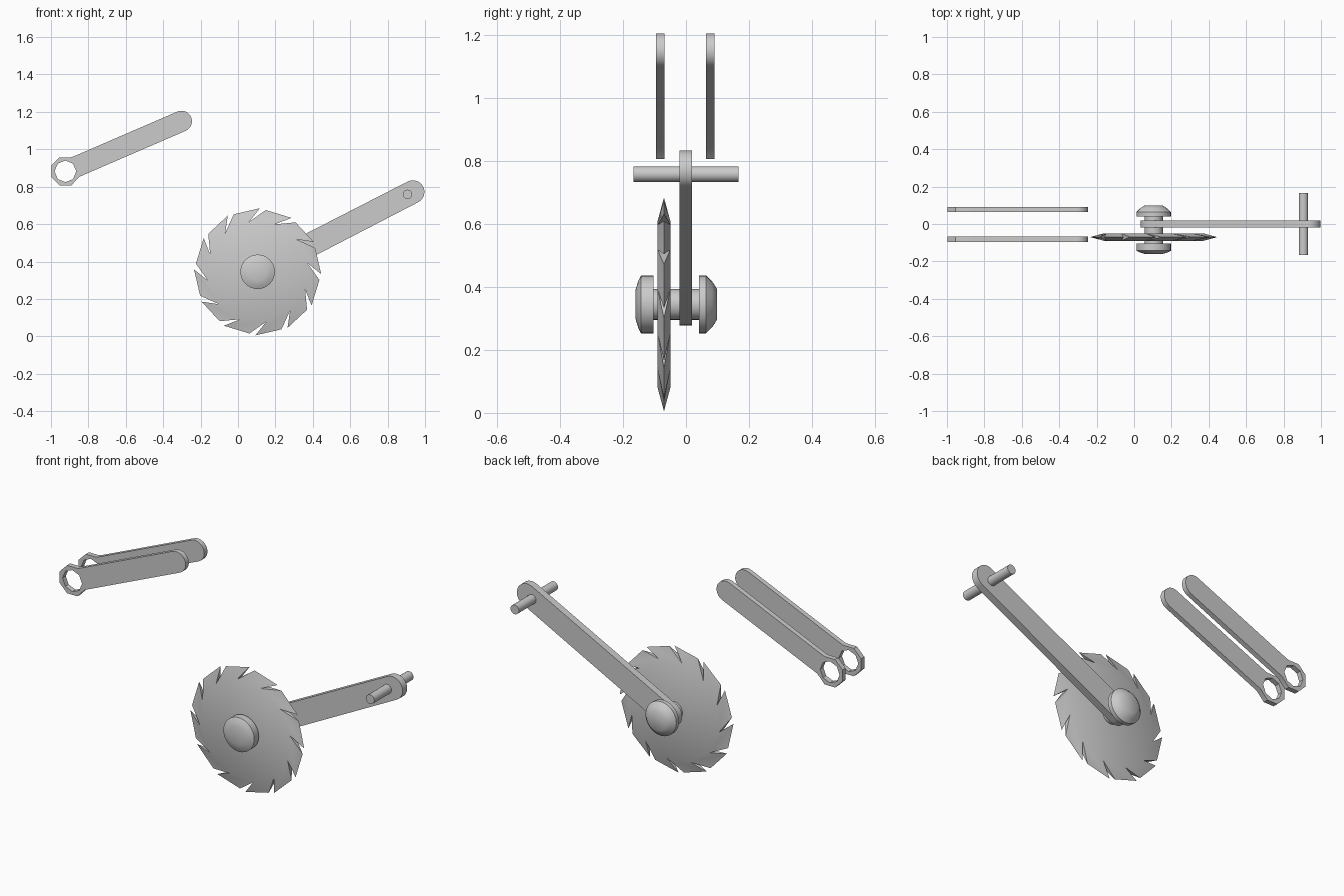
import bpy, bmesh, math
from math import sin, cos, radians, pi
from mathutils import Matrix

if "Cube" in bpy.data.objects:
    bpy.data.objects.remove(bpy.data.objects["Cube"])

steel = bpy.data.materials.new("steel_grey")
steel.diffuse_color = (0.6, 0.6, 0.6, 1)
steel.use_nodes = True
steel.node_tree.nodes["Principled BSDF"].inputs["Base Color"].default_value = steel.diffuse_color
HUB = (0.105, 0.345)      # x, z of the blade axle
ROD = (0.906, 0.759)      # x, z of the pivot rod


def finish(name, bm, angle=30):
    bmesh.ops.recalc_face_normals(bm, faces=bm.faces[:])
    me = bpy.data.meshes.new(name)
    bm.to_mesh(me)
    bm.free()
    me.materials.append(steel)
    ob = bpy.data.objects.new(name, me)
    bpy.context.collection.objects.link(ob)
    bpy.ops.object.select_all(action='DESELECT')
    ob.select_set(True)
    bpy.context.view_layer.objects.active = ob
    bpy.ops.object.shade_smooth_by_angle(angle=radians(angle))
    return ob


def polar(c, r, deg):
    return (c[0] + r * cos(radians(deg)), c[1] + r * sin(radians(deg)))


def plate(name, loops, y0, y1):
    """Extrude x/z outlines (first outer, then holes) from y0 to y1."""
    bm = bmesh.new()
    edges = []
    for pts in loops:
        vs = [bm.verts.new((x, y0, z)) for x, z in pts]
        edges += [bm.edges.new((vs[i - 1], vs[i])) for i in range(len(vs))]
    bmesh.ops.triangle_fill(bm, edges=edges, use_beauty=True)
    geo = bmesh.ops.extrude_face_region(bm, geom=bm.faces[:], use_keep_orig=True)
    vs = [g for g in geo['geom'] if isinstance(g, bmesh.types.BMVert)]
    bmesh.ops.translate(bm, verts=vs, vec=(0, y1 - y0, 0))
    # merge the triangulated caps back to flat faces
    bmesh.ops.dissolve_limit(bm, angle_limit=radians(1), verts=bm.verts[:], edges=bm.edges[:])
    return finish(name, bm)


def lathe(name, c, profile, seg=32, angle=40):
    """Spin a (radius, y) profile around a y axis through c."""
    bm = bmesh.new()
    rings = []
    for r, y in profile:
        rings.append([bm.verts.new((x, y, z)) for x, z in
                      (polar(c, r, 360 * i / seg) for i in range(seg))])
    for a, b in zip(rings, rings[1:]):
        for i in range(seg):
            bm.faces.new((a[i - 1], a[i], b[i], b[i - 1]))
    bm.faces.new(rings[0])
    bm.faces.new(rings[-1])
    return finish(name, bm, angle)


# saw blade: lens-shaped disc with twelve undercut teeth thinning to a sharp rim
bm = bmesh.new()
N, Y, T = 12, -0.07, 0.02


def bvert(r, deg, y):
    x, z = polar(HUB, r, deg)
    return bm.verts.new((x, y, z))


tips, heels, roots_f, roots_b = [], [], [], []
for k in range(N):
    a = 88 - 30 * k
    tips.append(bvert(0.34, a, Y))
    heels.append(bvert(0.333, a - 5.5, Y))
    roots_f.append(bvert(0.27, a + 12, Y - T))
    roots_b.append(bvert(0.27, a + 12, Y + T))
for k in range(N):
    n = (k + 1) % N
    for roots in (roots_f, roots_b):
        bm.faces.new((roots[k], heels[k], tips[n]))
        bm.faces.new((roots[k], tips[n], roots[n]))
    bm.faces.new((roots_f[k], roots_b[k], tips[k]))
    bm.faces.new((roots_f[k], heels[k], roots_b[k]))
bm.faces.new(roots_f)
bm.faces.new(roots_b)
finish("saw_blade", bm)

# axle and its domed caps
lathe("axle", HUB, [(0.049, -0.11), (0.049, 0.045)])
lathe("front_cap", HUB, [(0.092, -0.104), (0.092, -0.143), (0.074, -0.152), (0.048, -0.16)])
lathe("back_cap", HUB, [(0.092, 0.041), (0.092, 0.064), (0.073, 0.083), (0.05, 0.098)])

# swing arm with rounded ends
tilt, far, near = 27.2, (0.935, 0.772), (0.1, 0.342)
outline = [polar(far, 0.062, tilt - 90 + 15 * i) for i in range(13)]
outline += [polar(near, 0.064, tilt + 90 + 15 * i) for i in range(13)]
plate("swing_arm", [outline], -0.02, 0.019)

# pivot rod
lathe("pivot_rod", ROD, [(0.025, -0.167), (0.025, 0.167)], 24)

# pair of side links with an octagonal eye
eye, end, slope = (-0.923, 0.882), (-0.302, 1.15), 23
link = [polar(eye, 0.0815, 67.5 + 45 * i) for i in range(6)]
link += [(-0.848, 0.853)]
link += [polar(end, 0.056, slope - 90 + 15 * i) for i in range(13)]
link += [(-0.869, 0.966)]
hole = [polar(eye, 0.058, 45 * i) for i in range(8)]
for name, y0 in (("front_link", -0.095), ("back_link", 0.064)):
    plate(name, [link, hole], y0, y0 + 0.027)
